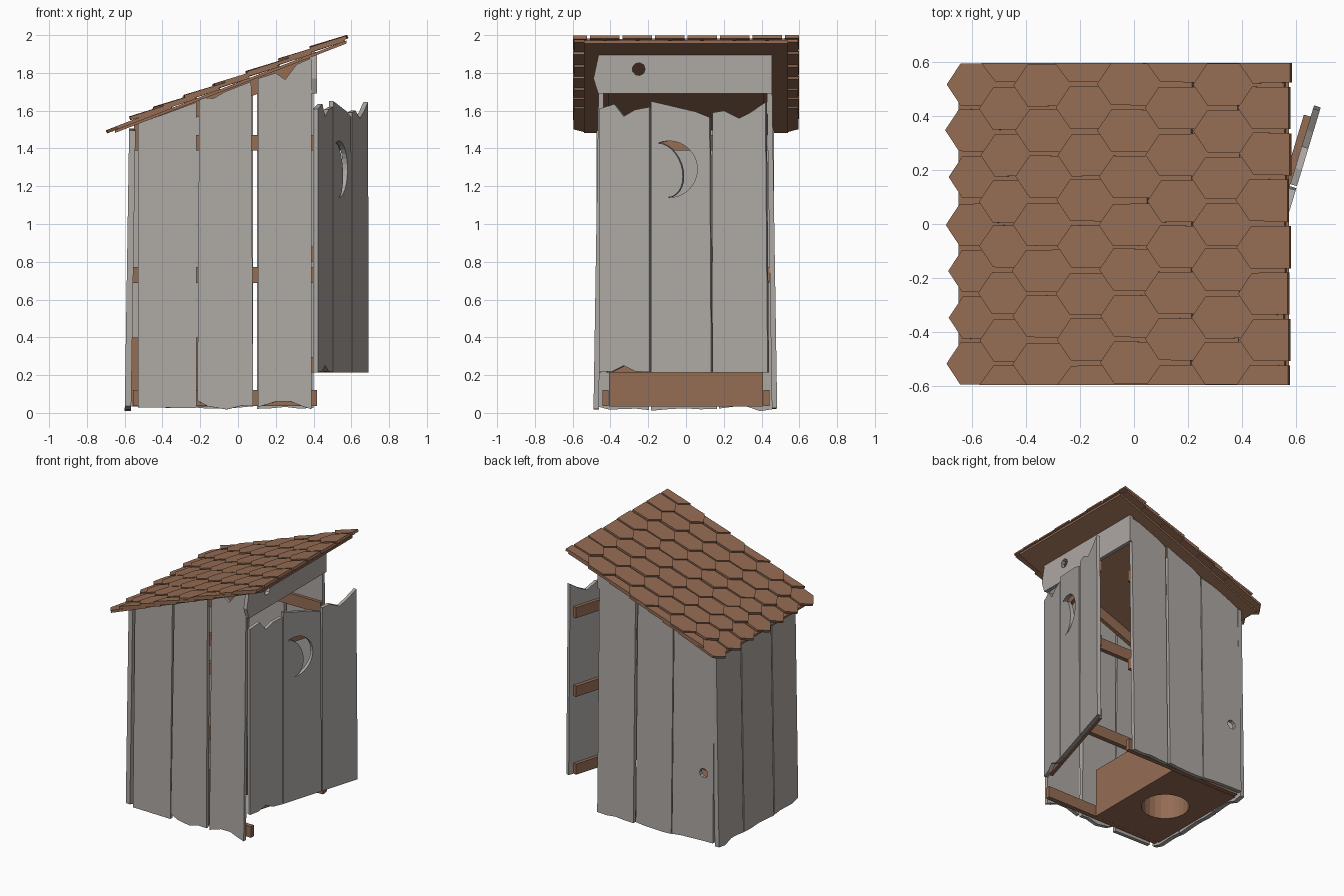
import bpy, bmesh, math, random
from mathutils import Matrix, Vector

random.seed(4)
cube = bpy.data.objects.get("Cube")
if cube:
    bpy.data.objects.remove(cube, do_unlink=True)


def material(name, rgb):
    m = bpy.data.materials.new(name)
    m.use_nodes = True
    m.diffuse_color = (*rgb, 1)
    m.node_tree.nodes["Principled BSDF"].inputs["Base Color"].default_value = (*rgb, 1)
    return m


GREY = material("weathered grey wood", (0.42, 0.392, 0.37))
BROWN = material("brown wood", (0.30, 0.15, 0.088))
SLOPE = 0.386


def under_roof(x):
    return 1.888 + (x - 0.4) * SLOPE


def frame(x, y, turn, lean=0.0):
    return (Matrix.Translation((x, y, 0)) @ Matrix.Rotation(math.radians(turn), 4, 'Z')
            @ Matrix.Rotation(math.radians(-lean), 4, 'X'))


def add_prism(bm, pts, place):
    """Close a loop of points at both ends; place(point, end) gives 3D."""
    ends = [[bm.verts.new(place(p, e)) for p in pts] for e in (0, 1)]
    bm.faces.new(ends[0])
    bm.faces.new(ends[1][::-1])
    for i in range(len(pts)):
        j = (i + 1) % len(pts)
        bm.faces.new((ends[0][j], ends[0][i], ends[1][i], ends[1][j]))


def finish(name, bm, mat):
    bmesh.ops.recalc_face_normals(bm, faces=bm.faces)
    me = bpy.data.meshes.new(name)
    bm.to_mesh(me)
    bm.free()
    me.materials.append(mat)
    ob = bpy.data.objects.new(name, me)
    bpy.context.collection.objects.link(ob)
    return ob


def board(name, pts, d0, d1, fr, mat=GREY):
    """Outline in (along, up), extruded from depth d0 to d1 behind the face."""
    bm = bmesh.new()
    add_prism(bm, pts, lambda p, e: fr @ Vector((p[0], (d0, d1)[e], p[1])))
    return finish(name, bm, mat)


def rect(u0, u1, z0, z1):
    return [(u0, z0), (u1, z0), (u1, z1), (u0, z1)]


def cut(ob, cutter):
    mod = ob.modifiers.new("cut", 'BOOLEAN')
    mod.operation, mod.solver, mod.object = 'DIFFERENCE', 'EXACT', cutter
    cutter.hide_render = True
    bpy.context.view_layer.update()
    bpy.context.view_layer.objects.active = ob
    bpy.ops.object.modifier_apply(modifier=mod.name)
    bpy.data.objects.remove(cutter, do_unlink=True)


def disc(u, z, r, n):
    return [(u + r * math.cos(i * math.tau / n), z + r * math.sin(i * math.tau / n))
            for i in range(n)]


def ragged(u0, u1, base, amount, n=4):
    return [(u0 + (u1 - u0) * i / n, base(u0 + (u1 - u0) * i / n) + random.uniform(-amount, amount))
            for i in range(n + 1)]


# Front wall: three ragged planks following the roof slope
front_bottoms = [[(-0.53, 0.03), (-0.22, 0.025)],
                 [(-0.215, 0.065), (-0.16, 0.035), (-0.06, 0.018), (0.02, 0.038), (0.08, 0.035)],
                 [(0.105, 0.03), (0.2, 0.06), (0.28, 0.06), (0.34, 0.035), (0.39, 0.02)]]
front_tops = [[(-0.53, 1.53), (-0.22, 1.645)],
              [(-0.205, 1.67), (-0.13, 1.665), (-0.07, 1.7), (0.07, 1.755)],
              [(0.105, 1.77), (0.2, 1.8), (0.25, 1.765), (0.31, 1.845), (0.39, 1.88)]]
front = frame(0, -0.49, 0, 0.9)
for i, (low, top) in enumerate(zip(front_bottoms, front_tops)):
    board(f"front_plank_{i + 1}", low + top[::-1], 0, 0.028, front)

# Back wall, with a knot hole in the lowest plank
back = frame(0, 0.483, 180, 0.9)
for i, (u0, u1) in enumerate([(-0.4, -0.1), (-0.08, 0.215), (0.222, 0.56)]):
    low = ragged(u0, u1, lambda u: 0.035, 0.015)
    top = ragged(u0, u1, lambda u: under_roof(-u) - 0.01, 0.012)
    plank = board(f"back_plank_{i + 1}", low + top[::-1], 0, 0.028, back)
    if i == 2:
        cut(plank, board("knot_cutter", disc(0.478, 0.55, 0.034, 10), -0.1, 0.1, back))

# Low end wall
low_end = frame(-0.6, 0, -90, 0.9)
for i, (u0, u1) in enumerate([(-0.465, -0.175), (-0.165, 0.185), (0.195, 0.475)]):
    low = ragged(u0, u1, lambda u: 0.022, 0.015)
    top = ragged(u0, u1, lambda u: under_roof(-0.58) - 0.01, 0.008)
    board(f"end_plank_{i + 1}", low + top[::-1], 0, 0.034, low_end)

# Header above the doorway, with a knot hole
high_end = frame(0.417, 0, 90)
header = board("door_header", [(-0.465, 1.69), (0.455, 1.69), (0.455, 1.91), (-0.46, 1.91),
                               (-0.49, 1.77)], 0, 0.028, high_end)
cut(header, board("knot_cutter", disc(-0.25, 1.82, 0.034, 9), -0.1, 0.1, high_end))

# Battens and sloping rails inside the side walls
for side, name in ((-1, "front"), (1, "back")):
    wall = frame(0, side * 0.41, 0)
    for z in (0.078, 0.73, 1.43):
        x1 = 0.418 if z < 0.1 else 0.4
        board(f"{name}_batten", rect(-0.555, x1, z - 0.042, z + 0.042), 0, side * 0.033, wall, BROWN)
    rail = [(x, under_roof(x) - d) for x, d in ((-0.55, 0.085), (0.38, 0.085), (0.38, 0), (-0.55, 0))]
    board(f"{name}_rail", rail, 0, side * 0.033, wall, BROWN)

# Bench box with a round hole through it
bench = board("bench", rect(-0.565, 0.0, 0.035, 0.40), -0.408, 0.408, frame(0, 0, 0), BROWN)
bpy.ops.mesh.primitive_cylinder_add(vertices=24, radius=0.165, depth=1, location=(-0.28, 0, 0.2))
hole = bpy.context.object
hole.data.materials.append(BROWN)
cut(bench, hole)

# Open door: ragged planks, a crescent cut-out and three battens
OPEN = 16.8
door = frame(0.422, -0.462, 90 - OPEN)
stretch = 1 / math.cos(math.radians(OPEN))


def on_door(pts):
    return [((y + 0.462) * stretch, z) for y, z in pts]


door_planks = [
    [(-0.46, 0.215), (-0.39, 0.22), (-0.33, 0.25), (-0.27, 0.22), (-0.192, 0.215),
     (-0.192, 1.62), (-0.27, 1.605), (-0.33, 1.57), (-0.38, 1.635), (-0.46, 1.61)],
    [(-0.184, 0.215), (0.133, 0.215), (0.125, 1.565), (0.05, 1.595), (-0.184, 1.65)],
    [(0.14, 0.215), (0.432, 0.215), (0.42, 1.645), (0.34, 1.59), (0.28, 1.56), (0.2, 1.6), (0.14, 1.59)]]
planks = [board(f"door_plank_{i + 1}", on_door(p), 0, 0.026, door) for i, p in enumerate(door_planks)]

arc = [math.radians(-94 + 207 * i / 18) for i in range(19)]
outer = [(-0.09 + 0.15 * math.cos(a), 1.29 + 0.15 * math.sin(a)) for a in arc]
(y1, z1), (y0, z0) = outer[-1], outer[0]
inner = []
for i in range(1, 14):
    t = (1 - math.cos(math.pi * i / 14)) / 2
    inner.append((y1 + (y0 - y1) * t + 0.105 * math.sin(math.pi * i / 14), z1 + (z0 - z1) * t))
cut(planks[1], board("crescent_cutter", on_door(outer + inner), -0.1, 0.1, door))
for z in (0.255, 0.84, 1.43):
    board("door_batten", on_door(rect(-0.43, 0.39, z - 0.04, z + 0.04)), 0.026, 0.052, door, BROWN)

# Roof deck
deck = [(-0.65, 0), (0.575, 0), (0.575, 0.016), (-0.65, 0.016)]
board("roof_deck", [(x, under_roof(x) + h) for x, h in deck], -0.54, 0.54, frame(0, 0, 0), BROWN)

# Pointed shingles in staggered, overlapping rows
PITCH, HALF, EDGE = 0.172, 0.078, 0.597
angle = math.atan(SLOPE)
roof = (Matrix.Translation((-0.69, 0, under_roof(-0.69) + 0.01))
        @ Matrix.Rotation(-angle, 4, 'Y'))
ridge = 1.276 / math.cos(angle)
tips = (-0.685, -0.555, -0.43, -0.275, -0.115, 0.06, 0.23, 0.4)
bm = bmesh.new()
for row, tip in enumerate(tips):
    s0 = (tip + 0.69) / math.cos(angle)
    s1 = min(s0 + 0.36, ridge)
    centres = [i * PITCH for i in range(-3, 4)] if row % 2 == 0 else \
              [(i + 0.5) * PITCH for i in range(-4, 4)]
    for c in centres:
        nose = s0 + random.uniform(-0.008, 0.008)
        tail = s1 + random.uniform(-0.006, 0.004)
        skew, lift = random.uniform(-0.004, 0.004), random.uniform(0.02, 0.027)
        pts = [(nose, c + skew), (nose + 0.055, c + HALF + skew), (tail, c + HALF),
               (tail, c - HALF), (nose + 0.055, c - HALF + skew)]
        pts = [(s, max(-EDGE, min(EDGE, y))) for s, y in pts]

        def place(p, e):
            rise = (0.0 if row == 0 else lift) * (1 - (p[0] - s0) / 0.36)
            return roof @ Vector((p[0], p[1], rise + 0.003 + 0.018 * e))
        add_prism(bm, pts, place)
finish("roof_shingles", bm, BROWN)
